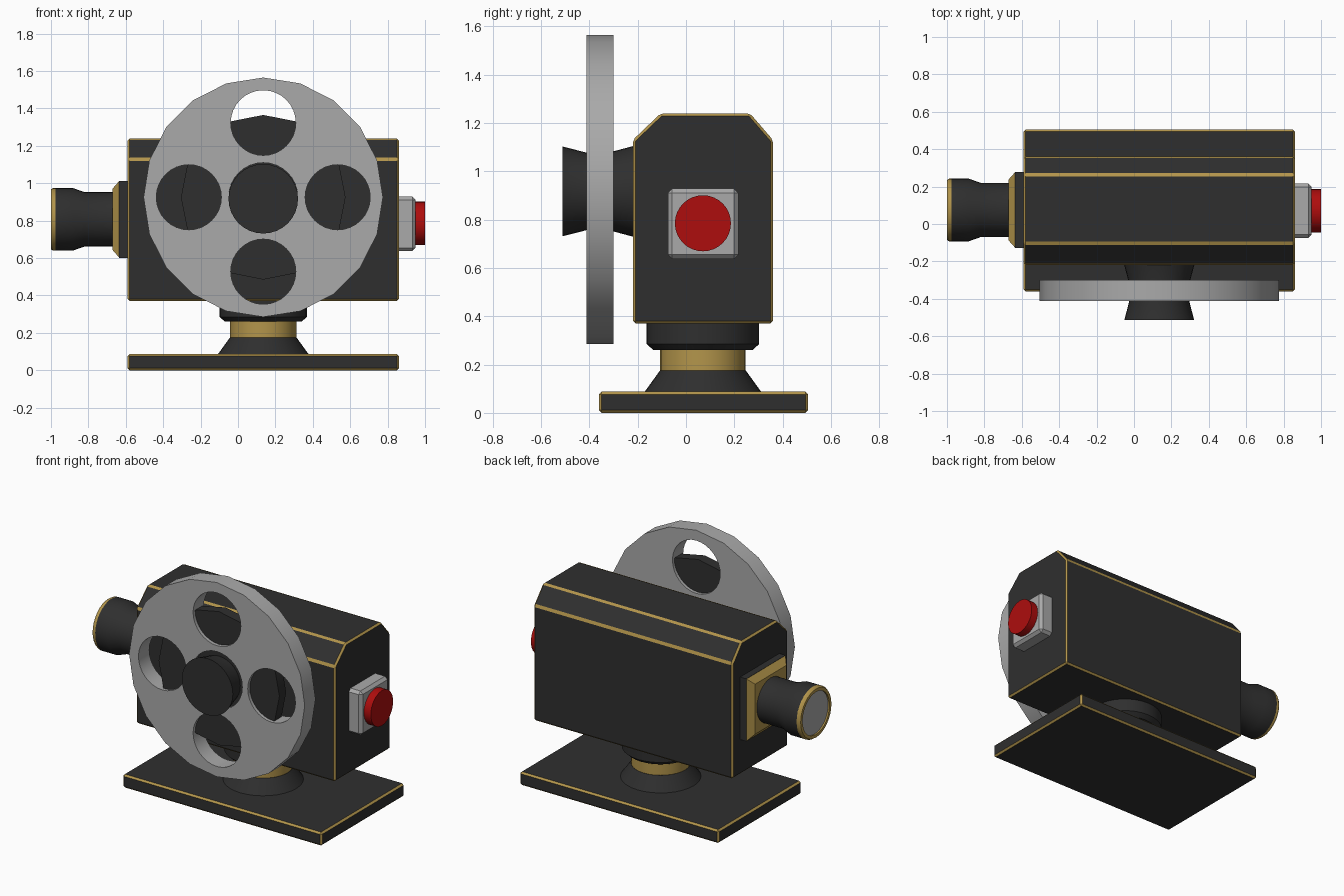
import bpy, bmesh, math
from mathutils import Matrix

if "Cube" in bpy.data.objects:
    bpy.data.objects.remove(bpy.data.objects["Cube"])


def material(name, r, g, b):
    m = bpy.data.materials.new(name)
    m.diffuse_color = (r, g, b, 1)
    m.use_nodes = True
    m.node_tree.nodes["Principled BSDF"].inputs["Base Color"].default_value = m.diffuse_color
    return m


BLACK = material("charcoal", 0.028, 0.028, 0.028)
GOLD = material("brass", 0.45, 0.30, 0.07)
GREY = material("grey metal", 0.40, 0.40, 0.40)
RED = material("red", 0.42, 0.004, 0.004)

UP = Matrix.Identity(4)
TO_FRONT = Matrix.Rotation(math.radians(90), 4, 'X')
TO_LEFT = Matrix.Rotation(math.radians(-90), 4, 'Y')
TO_RIGHT = Matrix.Rotation(math.radians(90), 4, 'Y')


def smooth(ob):
    bpy.ops.object.select_all(action='DESELECT')
    ob.select_set(True)
    bpy.context.view_layer.objects.active = ob
    bpy.ops.object.shade_smooth_by_angle(angle=math.radians(30))


def finish(name, bm, mats):
    bmesh.ops.recalc_face_normals(bm, faces=bm.faces)
    me = bpy.data.meshes.new(name)
    bm.to_mesh(me)
    bm.free()
    for m in mats:
        me.materials.append(m)
    ob = bpy.data.objects.new(name, me)
    bpy.context.collection.objects.link(ob)
    return ob


def lathe(name, profile, centre, turn, mat, sides=32):
    """Revolve (distance along axis, radius) points and cap both ends."""
    bm = bmesh.new()
    rings = []
    for d, r in profile:
        rings.append([bm.verts.new((r * math.cos(math.tau * i / sides),
                                    r * math.sin(math.tau * i / sides), d))
                      for i in range(sides)])
    for a, b in zip(rings, rings[1:]):
        for i in range(sides):
            j = (i + 1) % sides
            bm.faces.new((a[i], a[j], b[j], b[i]))
    bm.faces.new(rings[0])
    bm.faces.new(rings[-1])
    bmesh.ops.transform(bm, matrix=Matrix.Translation(centre) @ turn, verts=bm.verts)
    ob = finish(name, bm, [mat])
    smooth(ob)
    return ob


def prism(name, profile, x0, x1, mat, bevel=0, edge_mat=None, end_scale=1):
    """Extrude a (y, z) outline along x, with optionally coloured bevels."""
    bm = bmesh.new()
    cy = sum(p[0] for p in profile) / len(profile)
    cz = sum(p[1] for p in profile) / len(profile)
    a = [bm.verts.new((x0, cy + (y - cy) * end_scale, cz + (z - cz) * end_scale))
         for y, z in profile]
    b = [bm.verts.new((x1, y, z)) for y, z in profile]
    n = len(profile)
    for i in range(n):
        j = (i + 1) % n
        bm.faces.new((a[i], a[j], b[j], b[i]))
    bm.faces.new(a)
    bm.faces.new(b)
    bmesh.ops.recalc_face_normals(bm, faces=bm.faces)
    if bevel:
        bmesh.ops.bevel(bm, geom=bm.edges[:], offset=bevel, segments=1, profile=0.5,
                        affect='EDGES', material=1 if edge_mat else 0)
    return finish(name, bm, [mat] + ([edge_mat] if edge_mat else []))


def rect(y0, y1, z0, z1):
    return [(y0, z0), (y1, z0), (y1, z1), (y0, z1)]


CX, CY = 0.135, 0.07

# Base plate and body with brass edges
prism("base_plate", rect(-0.36, 0.505, 0, 0.088), -0.59, 0.86, BLACK, 0.011, GOLD)
prism("camera_body", [(-0.22, 0.37), (0.36, 0.37), (0.36, 1.13), (0.25 + 0.015, 1.24),
                      (-0.11 + 0.005, 1.24), (-0.22, 1.13)], -0.59, 0.86, BLACK, 0.011, GOLD)

# Swivel stand
lathe("stand_foot", [(0.085, 0.243), (0.175, 0.178)], (CX, CY, 0), UP, BLACK)
lathe("stand_collar", [(0.17, 0.177), (0.265, 0.177)], (CX, CY, 0), UP, GOLD)
lathe("stand_head", [(0.26, 0.205), (0.285, 0.233), (0.372, 0.233)], (CX, CY, 0), UP, BLACK)


# Film reel: outline with holes, extruded
def ring(curve, cx, cy, r, n):
    s = curve.splines.new('POLY')
    s.points.add(n - 1)
    for i, p in enumerate(s.points):
        t = math.tau * i / n
        p.co = (cx + r * math.cos(t), cy + r * math.sin(t), 0, 1)
    s.use_cyclic_u = True


cu = bpy.data.curves.new("film_reel", 'CURVE')
cu.dimensions = '2D'
cu.fill_mode = 'BOTH'
cu.extrude = 0.056
ring(cu, 0, 0, 0.64, 20)
ring(cu, 0, 0, 0.185, 32)
for k in range(4):
    t = k * math.pi / 2
    ring(cu, 0.398 * math.cos(t), 0.398 * math.sin(t), 0.174, 32)
cu.materials.append(GREY)
reel = bpy.data.objects.new("film_reel", cu)
bpy.context.collection.objects.link(reel)
reel.matrix_world = Matrix.Translation((CX, -0.356, 0.925)) @ TO_FRONT
bpy.ops.object.select_all(action='DESELECT')
reel.select_set(True)
bpy.context.view_layer.objects.active = reel
bpy.ops.object.convert(target='MESH')
bm = bmesh.new()
bm.from_mesh(reel.data)
bmesh.ops.remove_doubles(bm, verts=bm.verts, dist=0.0001)
bmesh.ops.recalc_face_normals(bm, faces=bm.faces)
bm.to_mesh(reel.data)
bm.free()
smooth(reel)

# Wound film inside the reel, and the flared hub through it
lathe("film_roll", [(0.32, 0.44), (0.39, 0.44)], (CX, 0, 0.925), TO_FRONT, BLACK, 16)
lathe("reel_hub", [(0.21, 0.19), (0.33, 0.158), (0.39, 0.155), (0.512, 0.186)],
      (CX, 0, 0.917), TO_FRONT, BLACK)

# Lens on the left end
LY, LZ = 0.075, 0.807
prism("lens_mount", rect(LY - 0.204, LY + 0.204, LZ - 0.206, LZ + 0.206), -0.635, -0.585, BLACK)
prism("lens_mount_trim", rect(LY - 0.204, LY + 0.204, LZ - 0.206, LZ + 0.206),
      -0.67, -0.634, GOLD, end_scale=0.8)
lathe("lens_barrel", [(0.66, 0.145), (0.82, 0.145), (0.885, 0.168), (0.976, 0.168)],
      (0, LY, LZ), TO_LEFT, BLACK)
lathe("lens_rim", [(0.975, 0.168), (0.988, 0.168), (1.0, 0.16), (1.0, 0.14), (0.985, 0.14)],
      (0, LY, LZ), TO_LEFT, GOLD)
lathe("lens_glass", [(0.98, 0.14), (0.99, 0.14)], (0, LY, LZ), TO_LEFT, GREY)

# Button on the right end
prism("button_housing", rect(CY - 0.145, CY + 0.147, 0.637, 0.928), 0.84, 0.95, GREY, 0.018)
lathe("button", [(0.945, 0.116), (1.0, 0.116)], (0, CY, 0.785), TO_RIGHT, RED)
